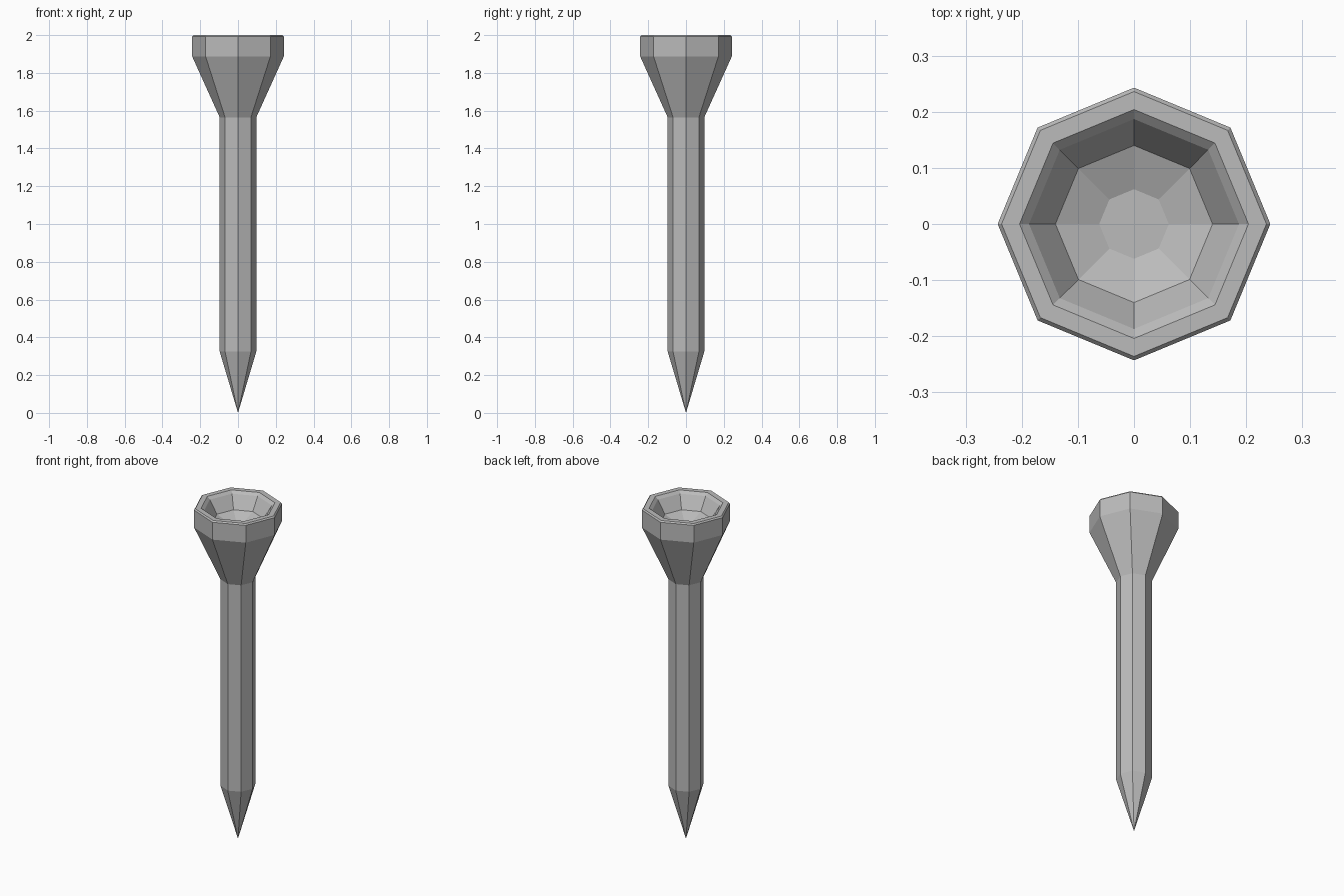
import bpy
import bmesh
from math import cos, sin, pi

cube = bpy.data.objects.get("Cube")
if cube:
    bpy.data.objects.remove(cube, do_unlink=True)

SIDES = 8

metal = bpy.data.materials.new("grey_metal")
metal.use_nodes = True
grey = (0.5, 0.5, 0.5, 1)
metal.diffuse_color = grey
metal.node_tree.nodes["Principled BSDF"].inputs["Base Color"].default_value = grey


def lathe(name, profile):
    """Octagonal turned solid; points with zero radius become poles."""
    bm = bmesh.new()
    rings = []
    for r, z in profile:
        count = SIDES if r else 1
        rings.append([bm.verts.new((r * cos(2 * pi * i / SIDES),
                                    r * sin(2 * pi * i / SIDES), z))
                      for i in range(count)])
    for low, high in zip(rings, rings[1:]):
        for i in range(SIDES):
            j = (i + 1) % SIDES
            if len(low) == 1:
                bm.faces.new((low[0], high[j], high[i]))
            else:
                bm.faces.new((low[i], low[j], high[j], high[i]))
    bm.faces.new(rings[-1])
    bmesh.ops.recalc_face_normals(bm, faces=bm.faces)
    mesh = bpy.data.meshes.new(name)
    bm.to_mesh(mesh)
    bm.free()
    mesh.materials.append(metal)
    obj = bpy.data.objects.new(name, mesh)
    bpy.context.collection.objects.link(obj)
    return obj


# Pointed tip, straight shaft, flared head, bevelled rim, hollow cup
lathe("spike", [
    (0, 0), (0.097, 0.325),
    (0.097, 1.565),
    (0.243, 1.888), (0.243, 1.992),
    (0.236, 2.0), (0.204, 2.0),
    (0.187, 1.985), (0.14, 1.91),
    (0.062, 1.88),
])
